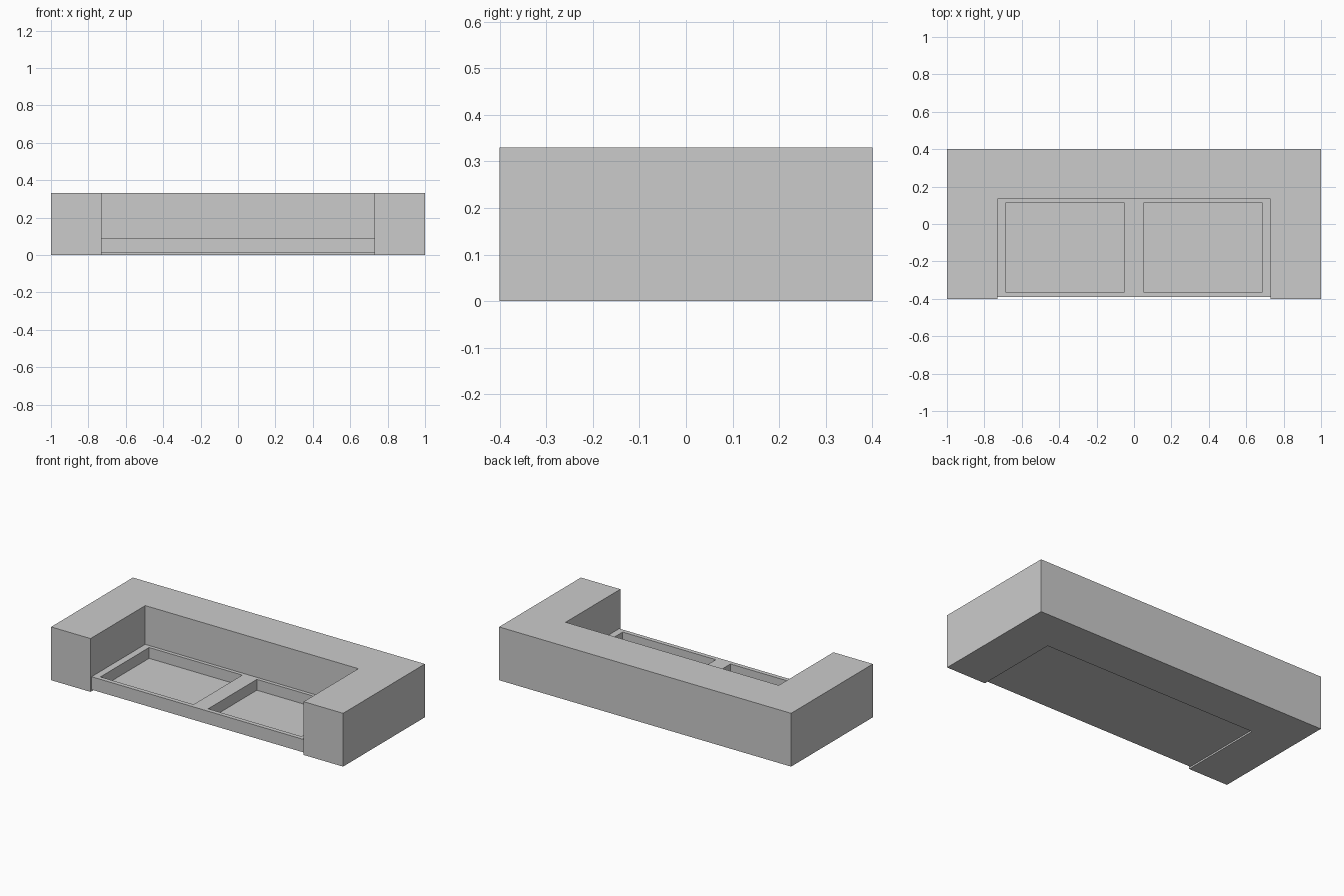
import bpy
import bmesh

if "Cube" in bpy.data.objects:
    bpy.data.objects.remove(bpy.data.objects["Cube"])


def prism(name, outline, z0, z1):
    """Extrude a flat outline from z0 up to z1."""
    bm = bmesh.new()
    base = bm.faces.new([bm.verts.new((x, y, z0)) for x, y in outline])
    top = bmesh.ops.extrude_face_region(bm, geom=[base], use_keep_orig=True)["geom"]
    bmesh.ops.translate(bm, vec=(0, 0, z1 - z0),
                        verts=[g for g in top if isinstance(g, bmesh.types.BMVert)])
    bmesh.ops.recalc_face_normals(bm, faces=bm.faces)
    mesh = bpy.data.meshes.new(name)
    bm.to_mesh(mesh)
    bm.free()
    obj = bpy.data.objects.new(name, mesh)
    bpy.context.collection.objects.link(obj)
    return obj


def rect(x0, x1, y0, y1):
    return [(x0, y0), (x1, y0), (x1, y1), (x0, y1)]


# U-shaped back and arms in one piece
INNER_X, INNER_Y = 0.73, 0.135
right_half = [(INNER_X, INNER_Y), (INNER_X, -0.4), (1, -0.4), (1, 0.4)]
left_half = [(-x, y) for x, y in reversed(right_half)]
prism("back_and_arms", right_half + left_half, 0, 0.33)

# Seat base slightly raised and set back between the arms
seat = prism("seat_base", rect(-INNER_X, INNER_X, -0.39, INNER_Y), 0.01, 0.09)

# Two shallow cushion recesses
cutter = prism("recess_cutter", rect(0.05, 0.688, -0.363, 0.113), 0.023, 0.2)
cutter.modifiers.new("mirror", "MIRROR")
cutter.hide_render = True
cutter.display_type = "WIRE"

cut = seat.modifiers.new("recesses", "BOOLEAN")
cut.operation = "DIFFERENCE"
cut.solver = "EXACT"
cut.object = cutter
